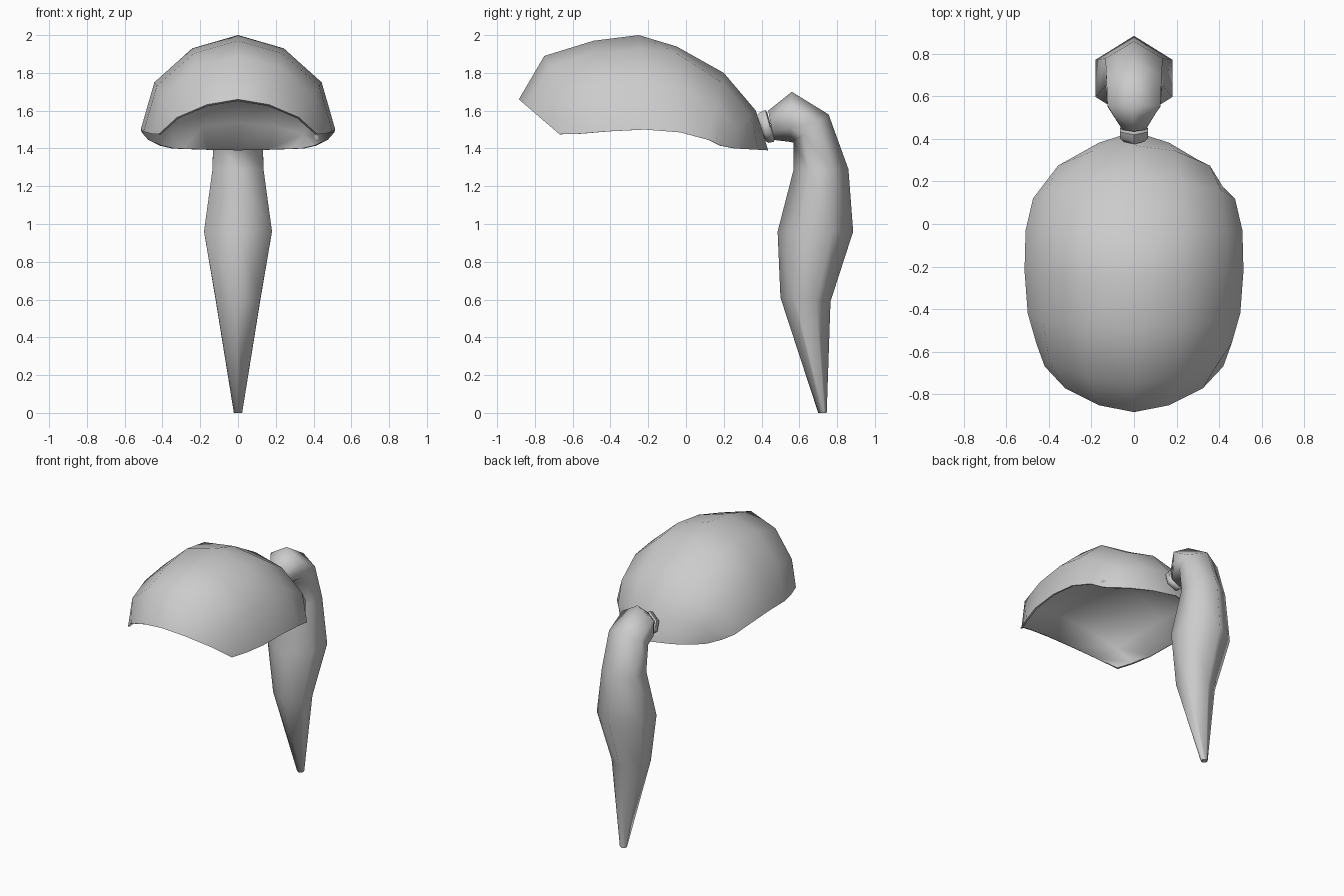
import bpy
import bmesh
import math

cube = bpy.data.objects.get("Cube")
if cube:
    bpy.data.objects.remove(cube, do_unlink=True)

# One plain grey for everything
grey = bpy.data.materials.new("plain_grey")
grey.use_nodes = True
grey.diffuse_color = (0.6, 0.6, 0.6, 1)
grey.node_tree.nodes["Principled BSDF"].inputs["Base Color"].default_value = (0.6, 0.6, 0.6, 1)


def loft(name, rings, angle):
    """Skin a list of closed point rings and cap both ends with strips of quads."""
    bm = bmesh.new()
    rows = [[bm.verts.new(p) for p in ring] for ring in rings]
    n = len(rows[0])
    for a, b in zip(rows, rows[1:]):
        for i in range(n):
            j = (i + 1) % n
            bm.faces.new((a[i], a[j], b[j], b[i]))
    for end in (rows[0], rows[-1]):
        for i in range(n // 2 - 1):
            bm.faces.new((end[i], end[i + 1], end[n - 2 - i], end[n - 1 - i]))
    bmesh.ops.recalc_face_normals(bm, faces=bm.faces)
    mesh = bpy.data.meshes.new(name)
    bm.to_mesh(mesh)
    bm.free()
    mesh.materials.append(grey)
    obj = bpy.data.objects.new(name, mesh)
    bpy.context.collection.objects.link(obj)
    bpy.ops.object.select_all(action="DESELECT")
    obj.select_set(True)
    bpy.context.view_layer.objects.active = obj
    bpy.ops.object.shade_smooth_by_angle(angle=math.radians(angle))


ROUND = ((0.47, 0.14), (0.86, 0.5))    # (sideways, drop) of the inner columns
FULL = ((0.47, 0.08), (0.86, 0.47))
LIP = ((0.39, 0.15), (0.77, 0.52))
BACK = ((0.47, 0.3), (0.86, 0.76))


def arch(y_top, z_top, y_edge, z_edge, width, columns):
    """Seven-point arch from edge to edge."""
    half = [(0, 0), *columns, (1, 1)]
    full = [(-x, d) for x, d in reversed(half[1:])] + half
    return [(x * width, y_top + d * (y_edge - y_top), z_top + d * (z_edge - z_top))
            for x, d in full]


def shell_ring(y_top, z_top, y_edge, z_edge, width, columns=ROUND, hollow=0.65):
    """Outer arch joined to a lower inner arch, so the crown is thicker than the rim."""
    outer = arch(y_top, z_top, y_edge, z_edge, width, columns)
    z_inner = z_edge + hollow * (z_top - z_edge)
    inner = arch(y_top * 0.98, z_inner, y_edge * 0.985, z_edge, width - 0.012, columns)
    return outer + inner[::-1]


def hexagon(y1, z1, y2, z2, width):
    """Six-sided ring with its points at the two given ends."""
    cy, cz, dy, dz = (y1 + y2) / 2, (z1 + z2) / 2, (y2 - y1) / 2, (z2 - z1) / 2
    outline = ((0, 1), (1, 0.44), (1, -0.44), (0, -1), (-1, -0.44), (-1, 0.44))
    return [(width * s, cy + dy * c, cz + dz * c) for s, c in outline]


# Domed shell: centre line and side edge at each station, front to back
loft("domed_shell", [shell_ring(*s) for s in (
    (-0.885, 1.66, -0.67, 1.475, 0.42, LIP, 0.95),
    (-0.75, 1.89, -0.56, 1.478, 0.46),
    (-0.49, 1.97, -0.42, 1.49, 0.50),
    (-0.25, 2.00, -0.22, 1.50, 0.515),
    (-0.05, 1.94, -0.03, 1.485, 0.51, FULL),
    (0.20, 1.80, 0.12, 1.445, 0.475),
    (0.37, 1.60, 0.18, 1.415, 0.415),
    (0.435, 1.39, 0.26, 1.40, 0.35, BACK))], 70)

# Tapered stalk that bends forward at the top
loft("bent_stalk", [hexagon(*s) for s in (
    (0.70, 0.00, 0.745, 0.00, 0.022),
    (0.50, 0.61, 0.765, 0.59, 0.118),
    (0.485, 0.96, 0.885, 0.96, 0.18),
    (0.57, 1.29, 0.86, 1.29, 0.135),
    (0.57, 1.43, 0.755, 1.58, 0.13),
    (0.55, 1.435, 0.56, 1.70, 0.125),
    (0.465, 1.445, 0.435, 1.60, 0.055))], 75)

# Collar joining stalk and shell
loft("collar", [hexagon(*s) for s in (
    (0.42, 1.44, 0.375, 1.575, 0.05),
    (0.435, 1.43, 0.39, 1.59, 0.065),
    (0.465, 1.435, 0.42, 1.605, 0.065),
    (0.47, 1.45, 0.43, 1.59, 0.05))], 60)
